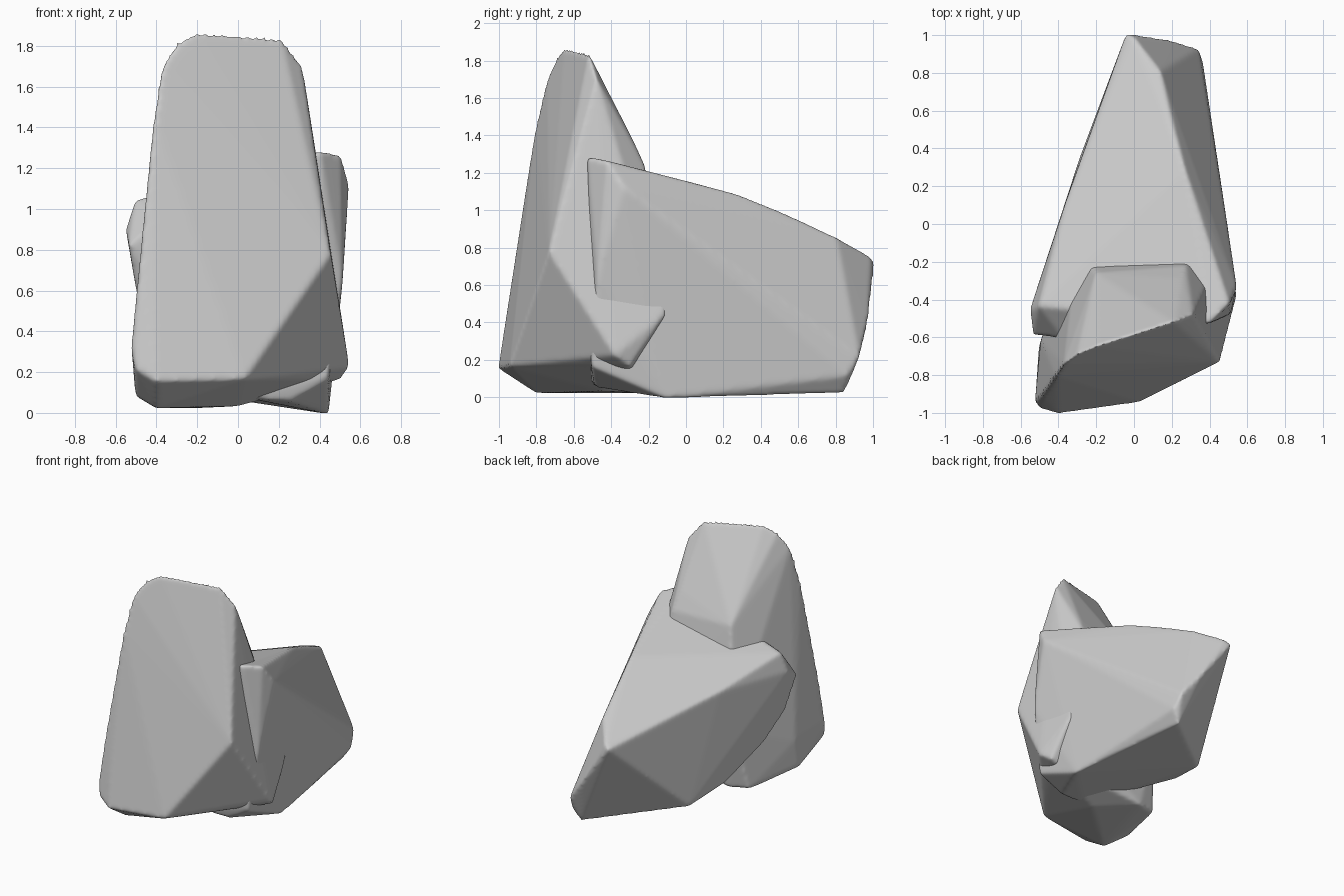
import bpy, bmesh
from mathutils import Vector

if "Cube" in bpy.data.objects:
    bpy.data.objects.remove(bpy.data.objects["Cube"])


def rock(name, corners, grow=1.01):
    """Chiselled boulder: convex hull of a few corners, edges worn down softly."""
    bm = bmesh.new()
    mid = sum((Vector(c) for c in corners), Vector()) / len(corners)
    for c in corners:
        bm.verts.new(mid + (Vector(c) - mid) * grow)   # offsets the wear
    hull = bmesh.ops.convex_hull(bm, input=bm.verts[:])
    loose = {v for v in hull["geom_interior"] + hull["geom_unused"]
             if isinstance(v, bmesh.types.BMVert) and not v.link_faces}
    bmesh.ops.delete(bm, geom=list(loose), context='VERTS')
    bmesh.ops.recalc_face_normals(bm, faces=bm.faces[:])
    mesh = bpy.data.meshes.new(name)
    bm.to_mesh(mesh)
    bm.free()
    ob = bpy.data.objects.new(name, mesh)
    bpy.context.collection.objects.link(ob)
    remesh = ob.modifiers.new("even_surface", 'REMESH')
    remesh.mode = 'VOXEL'
    remesh.voxel_size = 0.013
    remesh.use_smooth_shade = True
    wear = ob.modifiers.new("worn_edges", 'SMOOTH')
    wear.factor = 0.5
    wear.iterations = 10
    return ob


# Leaning upright slab at the front
rock("upright_rock", [
    (-.20, -.65, 1.86), (.21, -.52, 1.83), (-.30, -.69, 1.81),   # crest
    (-.37, -.74, 1.70), (.31, -.48, 1.70),
    (-.41, -.80, 1.45), (.36, -.51, 1.35),                       # shoulders
    (-.44, -.84, 1.10), (-.48, -.91, .70), (.45, -.73, .78),
    (-.52, -.94, .33), (-.50, -.97, .22),                        # front foot
    (-.40, -1.0, .16), (.03, -.94, .17),
    (.54, -.38, .23), (.48, -.11, .45),                          # cut corner
    (-.20, -.26, 1.23), (.27, -.225, 1.24), (.25, -.29, 1.38),   # back slope
    (.30, -.10, .60), (-.30, -.14, .50),
    (-.49, -.62, .30), (-.50, -.65, .09), (-.40, -.80, .03),     # underside
    (-.37, -.24, .04), (-.22, -.20, .03), (.0, -.45, .04), (.50, -.30, .17),
])

# Wedge shaped boulder lying behind
rock("wedge_rock", [
    (.40, -.52, 1.28), (.50, -.42, 1.26), (.54, -.33, 1.12),     # high front end
    (-.50, -.43, 1.04), (-.545, -.45, .90), (-.53, -.58, .82),   # left shoulder
    (-.37, -.60, .95), (-.49, -.50, .58),
    (-.36, .11, .91), (.27, .28, 1.08), (.20, .50, .99),         # sloping top
    (.14, .80, .85), (-.04, 1.0, .72), (.00, .98, .75),          # rear tip
    (.20, .965, .40), (.34, .92, .22), (.36, .86, .12), (.30, .84, .03),
    (.51, -.47, .65), (.44, -.50, .17),                          # right side
    (.25, -.48, .06), (.44, -.10, .00),                          # right foot
    (.04, -.50, .08), (-.28, .36, .11), (-.36, .05, .19), (-.45, -.30, .40),
])
